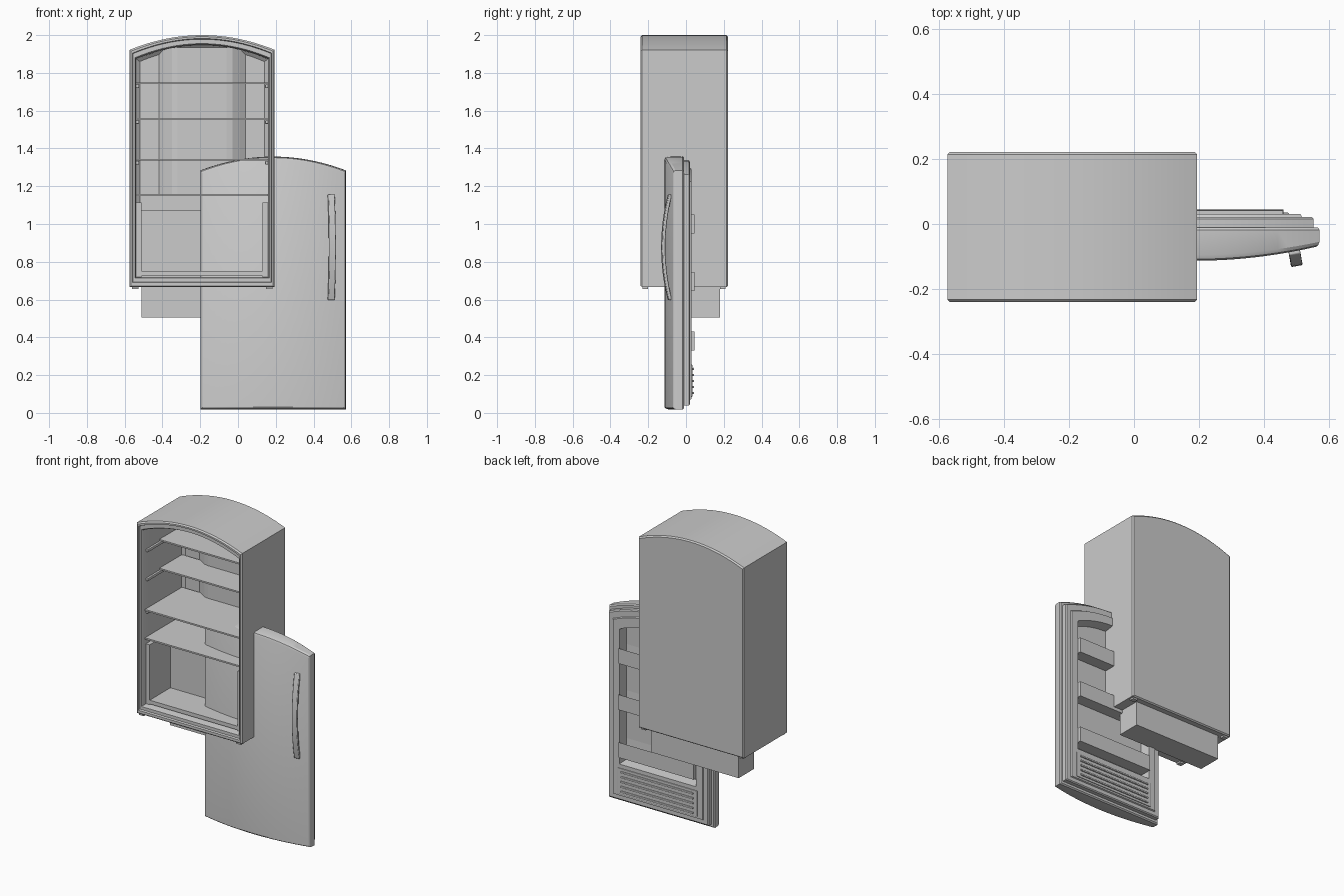
import bpy, bmesh, math

cube = bpy.data.objects.get("Cube")
if cube:
    bpy.data.objects.remove(cube, do_unlink=True)

grey = bpy.data.materials.new("light_grey")
grey.use_nodes = True
colour = (0.6, 0.6, 0.6, 1)
grey.diffuse_color = colour
grey.node_tree.nodes["Principled BSDF"].inputs["Base Color"].default_value = colour

CAB = -0.19   # cabinet centre in x
DOOR = 0.186  # door centre in x
N = 24


def finish(name, bm, smooth=True):
    bmesh.ops.recalc_face_normals(bm, faces=bm.faces)
    mesh = bpy.data.meshes.new(name)
    bm.to_mesh(mesh)
    bm.free()
    ob = bpy.data.objects.new(name, mesh)
    bpy.context.collection.objects.link(ob)
    mesh.materials.append(grey)
    if smooth:
        bpy.ops.object.select_all(action='DESELECT')
        ob.select_set(True)
        bpy.context.view_layer.objects.active = ob
        bpy.ops.object.shade_smooth_by_angle(angle=math.radians(25))
    return ob


def arch_loft(name, cx, sections):
    """Bridge arch-topped outlines: (half width, bottom, corner, apex, y, bow)."""
    bm = bmesh.new()
    rings = []
    for hw, z0, zc, za, y, bow in sections:
        low, top = [], []
        for i in range(N + 1):
            t = 2 * i / N - 1
            yy = y + bow * t * t
            low.append(bm.verts.new((cx + hw * t, yy, z0)))
            top.append(bm.verts.new((cx + hw * t, yy, zc + (za - zc) * (1 - t * t))))
        rings.append((low, top))
    loops = [low + top[::-1] for low, top in rings]
    for a, b in zip(loops, loops[1:]):
        for i in range(len(a)):
            j = (i + 1) % len(a)
            bm.faces.new((a[i], a[j], b[j], b[i]))
    for low, top in (rings[0], rings[-1]):
        for i in range(N):
            bm.faces.new((low[i], low[i + 1], top[i + 1], top[i]))
    return finish(name, bm)


def prism(name, points, z0, z1):
    """Extrude an x-y outline upwards."""
    bm = bmesh.new()
    face = bm.faces.new([bm.verts.new((x, y, z0)) for x, y in points])
    new = bmesh.ops.extrude_face_region(bm, geom=[face])["geom"]
    bmesh.ops.translate(bm, vec=(0, 0, z1 - z0),
                        verts=[v for v in new if isinstance(v, bmesh.types.BMVert)])
    return finish(name, bm, False)


def box(name, x0, x1, y0, y1, z0, z1, bevel=0):
    ob = prism(name, [(x0, y0), (x1, y0), (x1, y1), (x0, y1)], z0, z1)
    if bevel:
        mod = ob.modifiers.new("Bevel", 'BEVEL')
        mod.width, mod.segments = bevel, 2
    return ob


def tray(name, x0, x1, y0, y1, z0, z1, wall):
    """Open-topped bin made by insetting and sinking the top of a box."""
    bm = bmesh.new()
    bmesh.ops.create_cube(bm, size=1)
    for v in bm.verts:
        v.co = ((x0, x1)[v.co.x > 0], (y0, y1)[v.co.y > 0], (z0, z1)[v.co.z > 0])
    top = max(bm.faces, key=lambda f: f.calc_center_median().z)
    bmesh.ops.inset_region(bm, faces=[top], thickness=wall)
    for v in top.verts:
        v.co.z = z0 + wall
    return finish(name, bm, False)


# Cabinet shell: outer skin, stepped front rim and hollow interior
arch_loft("cabinet", CAB, [
    (0.376, 0.673, 1.915, 1.992, 0.222, 0),
    (0.384, 0.666, 1.922, 2.0, 0.214, 0),
    (0.384, 0.666, 1.922, 2.0, -0.232, 0),
    (0.376, 0.673, 1.915, 1.992, -0.24, 0),
    (0.368, 0.69, 1.905, 1.982, -0.24, 0),
    (0.366, 0.694, 1.902, 1.978, -0.228, 0),
    (0.356, 0.714, 1.88, 1.955, -0.228, 0),
    (0.35, 0.718, 1.875, 1.948, -0.215, 0),
    (0.348, 0.72, 1.873, 1.946, 0.18, 0),
    (0.33, 0.735, 1.86, 1.93, 0.195, 0)])
for side in (-1, 1):
    for y in (-0.215, 0.195):
        box("foot", CAB + side * 0.355 - 0.017, CAB + side * 0.355 + 0.017,
            y - 0.015, y + 0.015, 0.655, 0.67)

# Air duct running up the inner back wall
prism("air_duct", [(-0.42, 0.196), (-0.39, 0.175), (-0.35, 0.15), (-0.32, 0.145),
                   (-0.06, 0.145), (-0.03, 0.15), (0.01, 0.175), (0.04, 0.196)], 1.16, 1.935)

# Shelves and their side rails
for z, front in ((1.745, -0.05), (1.555, -0.05), (1.34, -0.2), (1.153, -0.2)):
    box("shelf", CAB - 0.349, CAB + 0.349, front, 0.185, z - 0.005, z + 0.005)
    if z > 1.2:
        for side in (-1, 1):
            x = CAB + side * 0.342
            box("shelf_rail", x - 0.008, x + 0.008, -0.19, 0.18, z - 0.025, z - 0.006, 0.004)

# Lower compartment lining
for side in (-1, 1):
    x = CAB + side * 0.335
    box("compartment_side", x - 0.014, x + 0.014, -0.19, 0.03, 0.72, 1.115)
box("compartment_back", CAB - 0.325, CAB + 0.325, 0.025, 0.04, 0.72, 1.075)
box("compartment_floor", CAB - 0.325, CAB + 0.325, -0.19, 0.03, 0.725, 0.75)

# Box hanging under the cabinet
box("lower_box", CAB - 0.32, CAB + 0.32, 0.022, 0.18, 0.505, 0.68)
for z in (0.52, 0.645):
    box("lower_box_trim", CAB - 0.315, CAB + 0.315, 0.018, 0.024, z - 0.003, z + 0.003)

# Door: bowed front, sealing gasket, raised liner frame and hollow bin recess
arch_loft("door", DOOR, [
    (0.374, 0.03, 1.268, 1.34, -0.113, 0.043),
    (0.38, 0.023, 1.278, 1.351, -0.108, 0.043),
    (0.384, 0.019, 1.283, 1.356, -0.095, 0.04),
    (0.385, 0.018, 1.284, 1.357, -0.018, 0),
    (0.378, 0.025, 1.278, 1.35, -0.01, 0),
    (0.366, 0.04, 1.262, 1.335, -0.01, 0),
    (0.366, 0.04, 1.262, 1.335, 0.016, 0),
    (0.36, 0.046, 1.256, 1.329, 0.022, 0),
    (0.33, 0.07, 1.225, 1.295, 0.022, 0),
    (0.326, 0.074, 1.222, 1.29, 0.03, 0),
    (0.28, 0.28, 1.17, 1.235, 0.03, 0),
    (0.272, 0.29, 1.16, 1.225, -0.035, 0)])

# Door bins
for z0 in (0.95, 0.645, 0.33):
    tray("door_bin", DOOR - 0.274, DOOR + 0.274, -0.034, 0.045, z0, z0 + 0.1, 0.008)

# Ribbed panel at the foot of the door
box("rib_panel", DOOR - 0.29, DOOR + 0.29, 0.025, 0.035, 0.085, 0.255, 0.003)
for i in range(5):
    z = 0.105 + i * 0.032
    box("panel_rib", DOOR - 0.265, DOOR + 0.265, 0.033, 0.043, z - 0.006, z + 0.006, 0.004)

# Bowed door handle, swept along an arc that stands off the door face
bm = bmesh.new()
tilt = math.radians(10)
nx, ny = math.sin(tilt), -math.cos(tilt)
last = None
for i in range(17):
    s = i / 8 - 1
    off = 0.036 * (1 - s * s)
    ring = []
    for w, d in ((-1, -1), (1, -1), (1, 1), (-1, 1)):
        across, out = w * 0.018, off + d * 0.009
        ring.append(bm.verts.new((0.493 - ny * across + nx * out,
                                  -0.085 + nx * across + ny * out, 0.877 + 0.28 * s)))
    if last:
        for j in range(4):
            k = (j + 1) % 4
            bm.faces.new((last[j], last[k], ring[k], ring[j]))
    else:
        bm.faces.new(ring)
    last = ring
bm.faces.new(last)
handle = finish("door_handle", bm)
mod = handle.modifiers.new("Bevel", 'BEVEL')
mod.width, mod.segments = 0.004, 2
